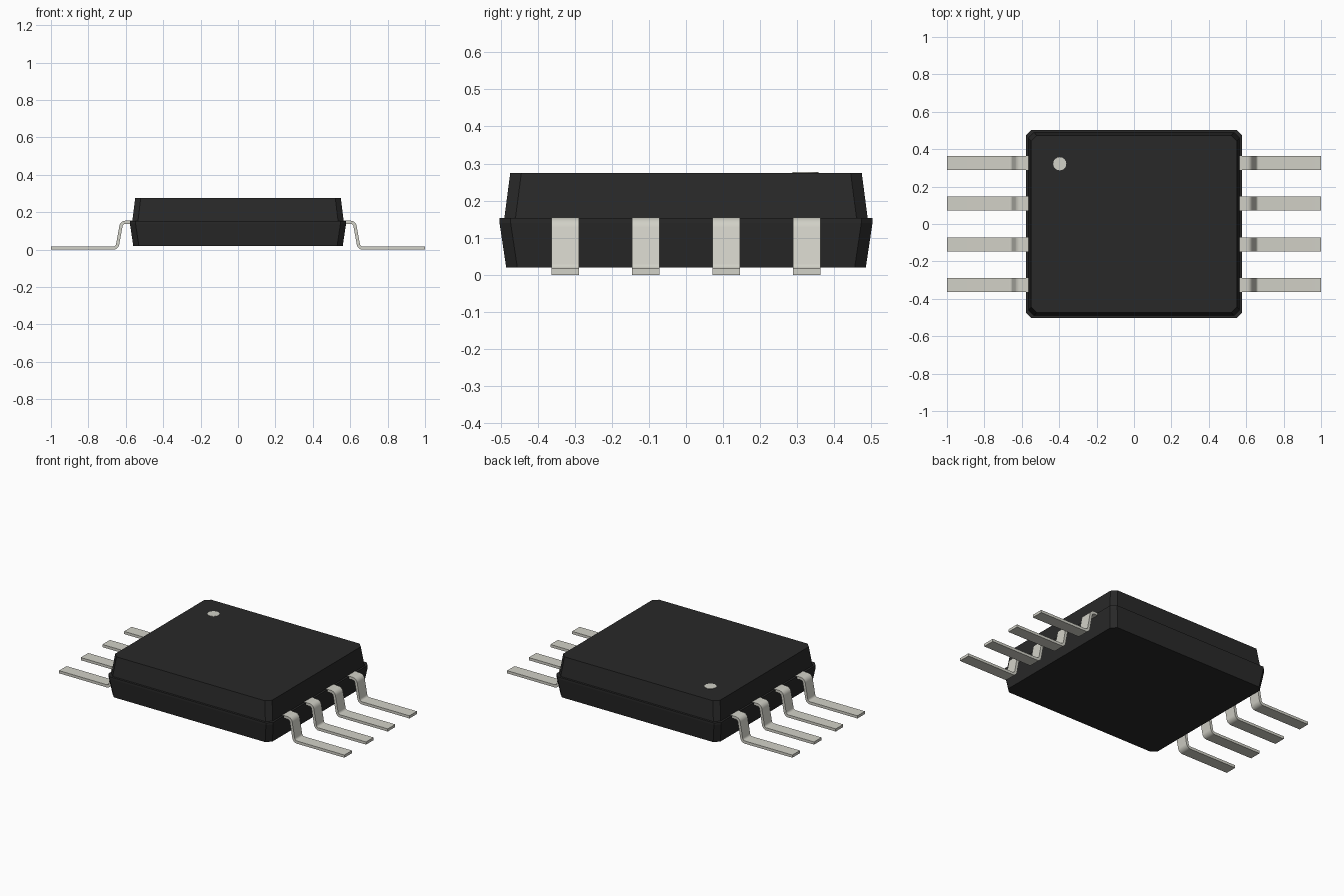
import bpy, bmesh, math
from mathutils import Vector

if "Cube" in bpy.data.objects:
    bpy.data.objects.remove(bpy.data.objects["Cube"], do_unlink=True)


def make_material(name, colour):
    mat = bpy.data.materials.new(name)
    mat.use_nodes = True
    mat.diffuse_color = (*colour, 1)
    mat.node_tree.nodes["Principled BSDF"].inputs["Base Color"].default_value = (*colour, 1)
    return mat


BLACK = make_material("black plastic", (0.022, 0.022, 0.022))
METAL = make_material("tinned metal", (0.64, 0.635, 0.57))


def make_object(name, bm, mat):
    bmesh.ops.recalc_face_normals(bm, faces=bm.faces)
    mesh = bpy.data.meshes.new(name)
    bm.to_mesh(mesh)
    bm.free()
    mesh.materials.append(mat)
    obj = bpy.data.objects.new(name, mesh)
    bpy.context.collection.objects.link(obj)
    return obj


def loft(bm, rings):
    """Skin a stack of equal-length closed rings and cap both ends."""
    loops = [[bm.verts.new(p) for p in ring] for ring in rings]
    for a, b in zip(loops, loops[1:]):
        for i in range(len(a)):
            j = (i + 1) % len(a)
            bm.faces.new((a[i], a[j], b[j], b[i]))
    bm.faces.new(loops[0])
    bm.faces.new(loops[-1])


def octagon(x, y, z, c=0.03):
    """Rectangle with cut corners."""
    corner = [(x, y - c), (x - c, y)]
    quarters = [(1, 1), (-1, 1), (-1, -1), (1, -1)]
    ring = []
    for sx, sy in quarters:
        pair = corner if sx * sy > 0 else corner[::-1]
        ring += [(sx * px, sy * py, z) for px, py in pair]
    return ring


# Moulded body: tapered halves with a thin ledge at the parting line
bm = bmesh.new()
loft(bm, [octagon(0.56, 0.485, 0.02), octagon(0.578, 0.503, 0.14),
          octagon(0.578, 0.503, 0.153), octagon(0.565, 0.49, 0.153),
          octagon(0.55, 0.474, 0.275)])
make_object("body", bm, BLACK)

# Pin one marker on the top
bm = bmesh.new()
bmesh.ops.create_cone(bm, cap_ends=True, segments=32, radius1=0.035, radius2=0.035, depth=0.004)
bmesh.ops.translate(bm, verts=bm.verts, vec=(-0.397, 0.322, 0.275))
make_object("pin_one_marker", bm, METAL)


def rounded_path(points, radius, steps=8):
    """Replace the inner corners of a polyline with arcs."""
    pts = [Vector(p) for p in points]
    path = [pts[0]]
    for prev, cur, nxt in zip(pts, pts[1:], pts[2:]):
        u, v = (prev - cur).normalized(), (nxt - cur).normalized()
        half = u.angle(v) / 2
        centre = cur + (u + v).normalized() * radius / math.sin(half)
        start = (cur + u * radius / math.tan(half) - centre).normalized()
        end = (cur + v * radius / math.tan(half) - centre).normalized()
        path += [centre + start.slerp(end, k / steps) * radius for k in range(steps + 1)]
    return path + [pts[-1]]


# Gull-wing lead: a bent strip of constant thickness
THICK, WIDTH = 0.017, 0.075
centreline = rounded_path([(0.55, 0.146), (0.622, 0.146), (0.647, THICK / 2), (1, THICK / 2)], 0.024)


def make_lead(name, side, y):
    rings = []
    last = len(centreline) - 1
    for i, p in enumerate(centreline):
        tangent = centreline[min(i + 1, last)] - centreline[max(i - 1, 0)]
        normal = Vector((-tangent.y, tangent.x)).normalized() * THICK / 2
        upper, lower = p + normal, p - normal
        rings.append([(side * q.x, y + w * WIDTH / 2, q.y)
                      for q, w in ((upper, -1), (upper, 1), (lower, 1), (lower, -1))])
    bm = bmesh.new()
    loft(bm, rings)
    return make_object(name, bm, METAL)


leads = []
for label, side in (("left", 1), ("right", -1)):
    for k in range(4):
        leads.append(make_lead(f"{label}_lead_{k + 1}", side, (k - 1.5) * 0.217))

# Smooth the bends while keeping the strip edges sharp
bpy.ops.object.select_all(action="DESELECT")
for lead in leads:
    lead.select_set(True)
bpy.context.view_layer.objects.active = leads[0]
bpy.ops.object.shade_smooth_by_angle(angle=math.radians(35))
